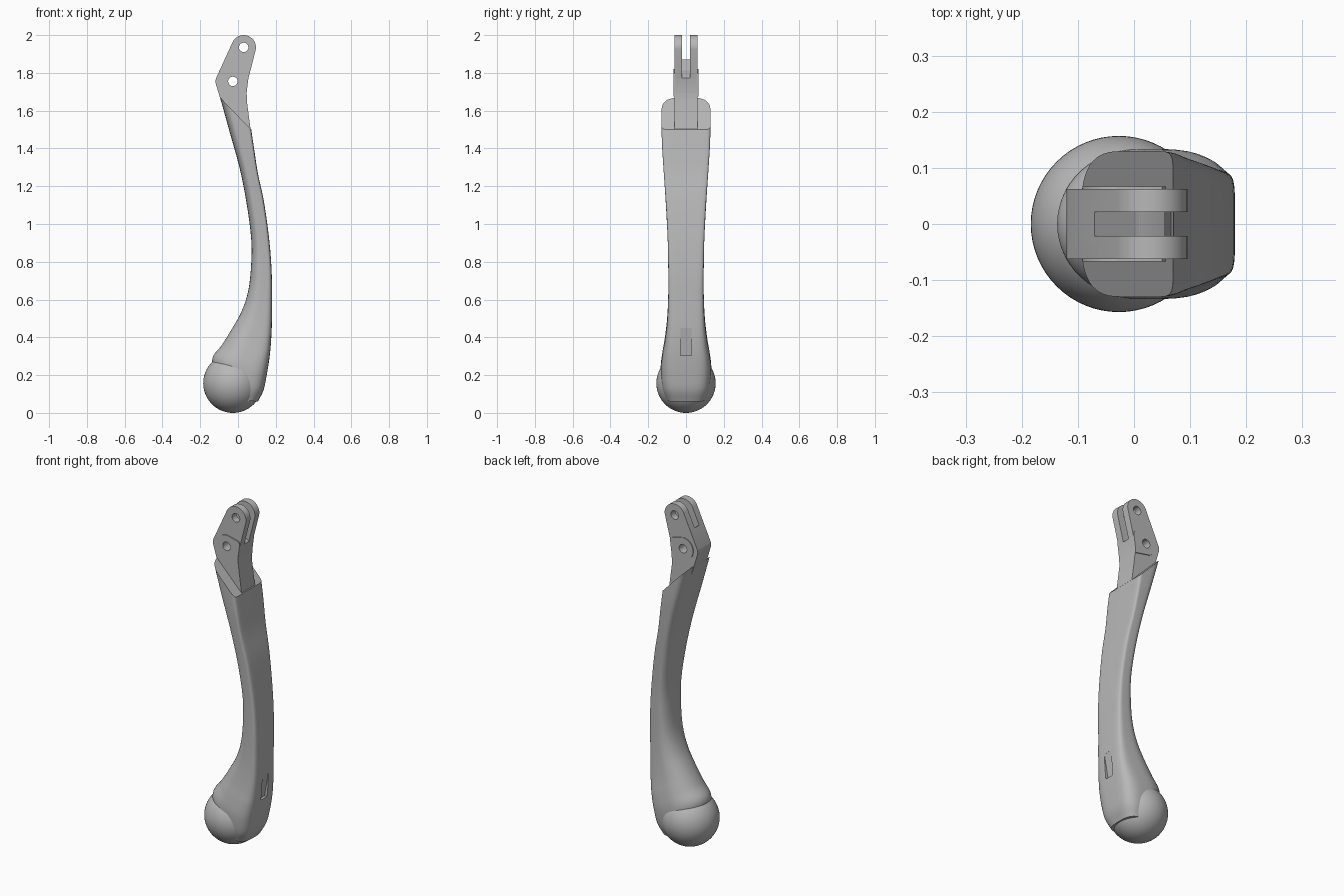
import bpy, bmesh, math
from mathutils import Vector

cube = bpy.data.objects.get("Cube")
if cube:
    bpy.data.objects.remove(cube, do_unlink=True)

grey = bpy.data.materials.new("satin grey")
grey.use_nodes = True
COLOUR = (0.48, 0.48, 0.48, 1)
grey.diffuse_color = COLOUR
grey.node_tree.nodes["Principled BSDF"].inputs["Base Color"].default_value = COLOUR


def finish(name, bm):
    bmesh.ops.recalc_face_normals(bm, faces=bm.faces)
    mesh = bpy.data.meshes.new(name)
    bm.to_mesh(mesh)
    bm.free()
    mesh.materials.append(grey)
    obj = bpy.data.objects.new(name, mesh)
    bpy.context.collection.objects.link(obj)
    return obj


def activate(obj):
    bpy.ops.object.select_all(action="DESELECT")
    obj.select_set(True)
    bpy.context.view_layer.objects.active = obj


def smooth(obj, degrees=35):
    activate(obj)
    bpy.ops.object.shade_smooth_by_angle(angle=math.radians(degrees))


def plate(name, outline, half):
    """Extrude an x-z outline symmetrically along y."""
    bm = bmesh.new()
    face = bm.faces.new([bm.verts.new((x, -half, z)) for x, z in outline])
    made = bmesh.ops.extrude_face_region(bm, geom=[face])["geom"]
    bmesh.ops.translate(bm, vec=(0, 2 * half, 0),
                        verts=[v for v in made if isinstance(v, bmesh.types.BMVert)])
    return finish(name, bm)


def arc(cx, cz, r, start, end, steps=20):
    angles = [math.radians(start + (end - start) * i / steps) for i in range(steps + 1)]
    return [(cx + r * math.cos(a), cz + r * math.sin(a)) for a in angles]


def cut(obj, cutter):
    activate(obj)
    mod = obj.modifiers.new("cut", "BOOLEAN")
    mod.operation = "DIFFERENCE"
    mod.solver = "EXACT"
    mod.object = cutter
    bpy.ops.object.modifier_apply(modifier=mod.name)


def spline(rows, steps):
    """Catmull-Rom interpolation through rows of numbers."""
    rows = [Vector(r) for r in rows]
    padded = [rows[0] * 2 - rows[1]] + rows + [rows[-1] * 2 - rows[-2]]
    for a, b, c, d in zip(padded, padded[1:], padded[2:], padded[3:]):
        for i in range(steps):
            t = i / steps
            yield (b * 2 + (c - a) * t + (a * 2 - b * 5 + c * 4 - d) * t ** 2
                   + (b * 3 - a - c * 3 + d) * t ** 3) / 2
    yield rows[-1]


def power(value, n):
    return math.copysign(abs(value) ** (2 / n), value)


# Handle: inner x, z; outer x, z; half width; inner and outer squareness
SECTIONS = [
    (-.095, 1.67, .07, 1.50, .130, 3.2, 12),
    (-.045, 1.49, .085, 1.40, .127, 3.0, 11),
    (.01, 1.29, .105, 1.27, .118, 2.8, 10),
    (.047, 1.10, .137, 1.12, .107, 2.6, 9),
    (.07, .92, .165, .92, .097, 2.5, 8),
    (.07, .79, .178, .75, .094, 2.5, 7),
    (.055, .65, .18, .60, .094, 2.4, 6),
    (.02, .54, .179, .46, .100, 2.3, 5.5),
    (-.035, .44, .173, .35, .112, 2.2, 5),
    (-.085, .36, .165, .28, .125, 2.1, 4.5),
    (-.137, .28, .152, .20, .134, 2.0, 4),
    (-.10, .15, .135, .12, .125, 2.0, 3.5),
    (-.04, .07, .105, .06, .100, 2.0, 3),
]
SIDES = 56
bm = bmesh.new()
rings = []
for lx, lz, rx, rz, w, n_in, n_out in spline(SECTIONS, 5):
    inner, outer = Vector((lx, 0, lz)), Vector((rx, 0, rz))
    mid, half = (inner + outer) / 2, (outer - inner) / 2
    ring = []
    for i in range(SIDES):
        a = math.tau * i / SIDES
        n = n_out if math.cos(a) > 0 else n_in
        point = mid + half * power(math.cos(a), n)
        point.y = w * power(math.sin(a), n)
        ring.append(bm.verts.new(point))
    rings.append(ring)
for low, high in zip(rings, rings[1:]):
    for i in range(SIDES):
        j = (i + 1) % SIDES
        bm.faces.new((low[i], low[j], high[j], high[i]))
bm.faces.new(rings[0])
bm.faces.new(rings[-1])
handle = finish("handle", bm)

# Small wedge notch in the outer face of the handle
notch = plate("notch_cutter", [(.22, .305), (.152, .305), (.178, .45), (.22, .45)], .028)
cut(handle, notch)
smooth(handle)

# Ball at the foot
bm = bmesh.new()
bmesh.ops.create_uvsphere(bm, u_segments=64, v_segments=32, radius=.157)
bmesh.ops.translate(bm, verts=bm.verts, vec=(-.027, 0, .157))
smooth(finish("ball_end", bm))

# Forked hinge plate and the raised pad around its lower hole
EYE, PIVOT = (.03, 1.935), (-.027, 1.755)
fork = plate("hinge_fork",
             arc(*EYE, .065, -10, 154)
             + [(-.117, 1.77), (-.12, 1.755), (-.117, 1.74), (-.093, 1.66),
                (-.04, 1.50), (.068, 1.49), (.047, 1.65), (.046, 1.70), (.055, 1.77)], .062)
pad = plate("hinge_pad",
            arc(*PIVOT, .065, 90, 260) + [(.045, 1.675), (.047, 1.71), (.057, 1.785),
                                          (.05, 1.802)], .067)

# Slot between the prongs and the two pin holes
slot = plate("slot_cutter", [(-.2, 1.974), (-.2, 2.1), (.2, 2.1), (.2, 1.658)], .021)
cut(fork, slot)
cut(pad, slot)
holes = [plate("hole_cutter", arc(*centre, .025, 0, 348.75, 31), .1)
         for centre in (EYE, PIVOT)]
for part in (fork, pad):
    for hole in holes:
        cut(part, hole)
    smooth(part, 30)

for helper in [notch, slot] + holes:
    bpy.data.objects.remove(helper, do_unlink=True)
